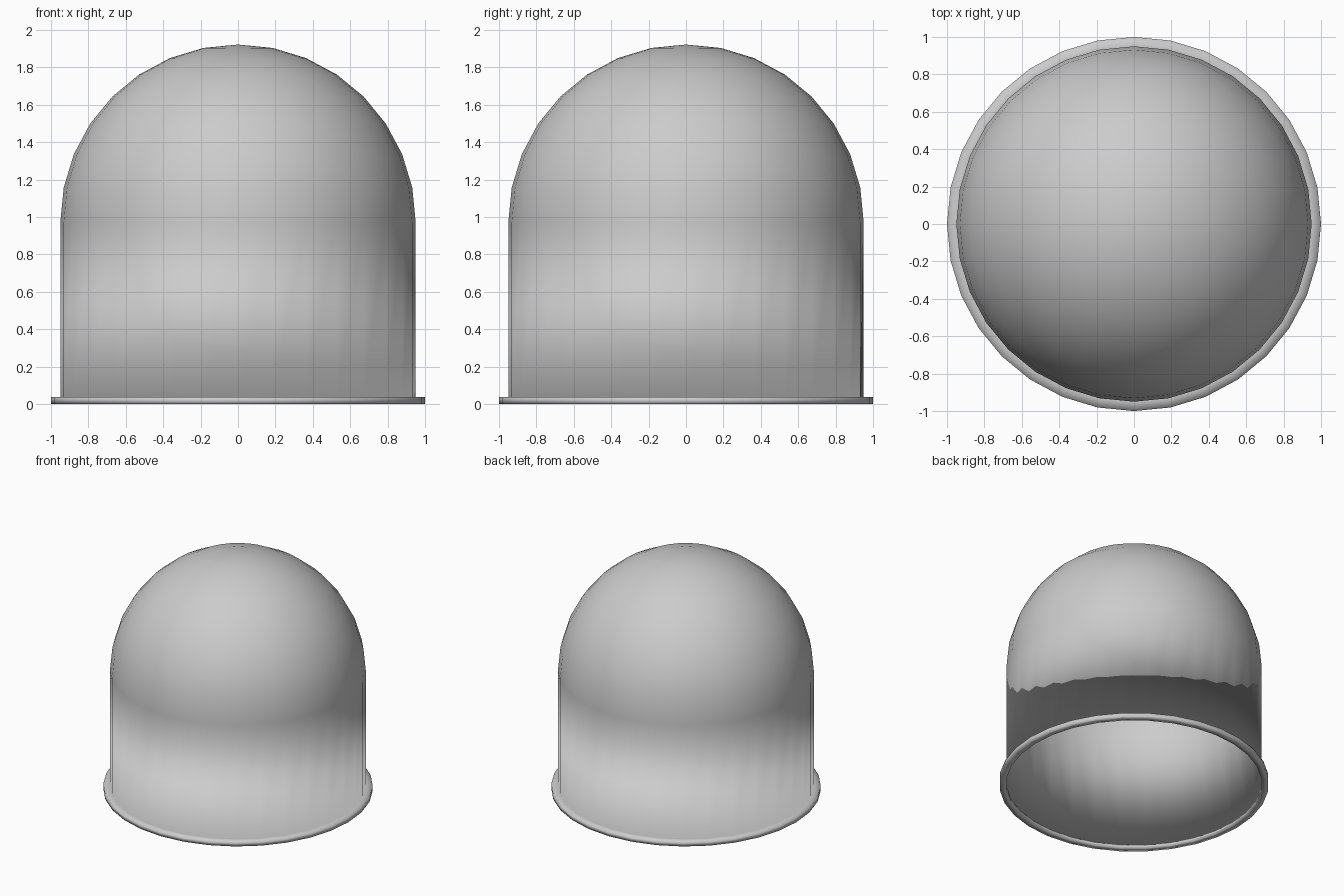
import bpy, bmesh, math

if "Cube" in bpy.data.objects:
    bpy.data.objects.remove(bpy.data.objects["Cube"])

SEGMENTS = 32
R, RIM_R, RIM_H, DOME_Z = 0.95, 1.0, 0.037, 0.972

# Half profile: rim lip, straight wall, hemispherical crown
profile = [(R, 0), (RIM_R, 0), (RIM_R, RIM_H), (R, RIM_H)]
for i in range(9):
    a = math.radians(90 * i / 8)
    profile.append((R * math.cos(a), DOME_Z + R * math.sin(a)))

# Revolve the profile around z
bm = bmesh.new()
verts = [bm.verts.new((r, 0, z)) for r, z in profile]
edges = [bm.edges.new(pair) for pair in zip(verts, verts[1:])]
edges.append(bm.edges.new((verts[0], verts[3])))  # inner face of the rim
bmesh.ops.spin(bm, geom=verts + edges, cent=(0, 0, 0), axis=(0, 0, 1),
               angle=math.tau, steps=SEGMENTS, use_merge=False)
bmesh.ops.remove_doubles(bm, verts=bm.verts[:], dist=1e-4)
bmesh.ops.recalc_face_normals(bm, faces=bm.faces[:])
for f in bm.faces:
    f.smooth = True

mesh = bpy.data.meshes.new("dome_cover")
bm.to_mesh(mesh)
bm.free()
dome = bpy.data.objects.new("dome_cover", mesh)
bpy.context.collection.objects.link(dome)
